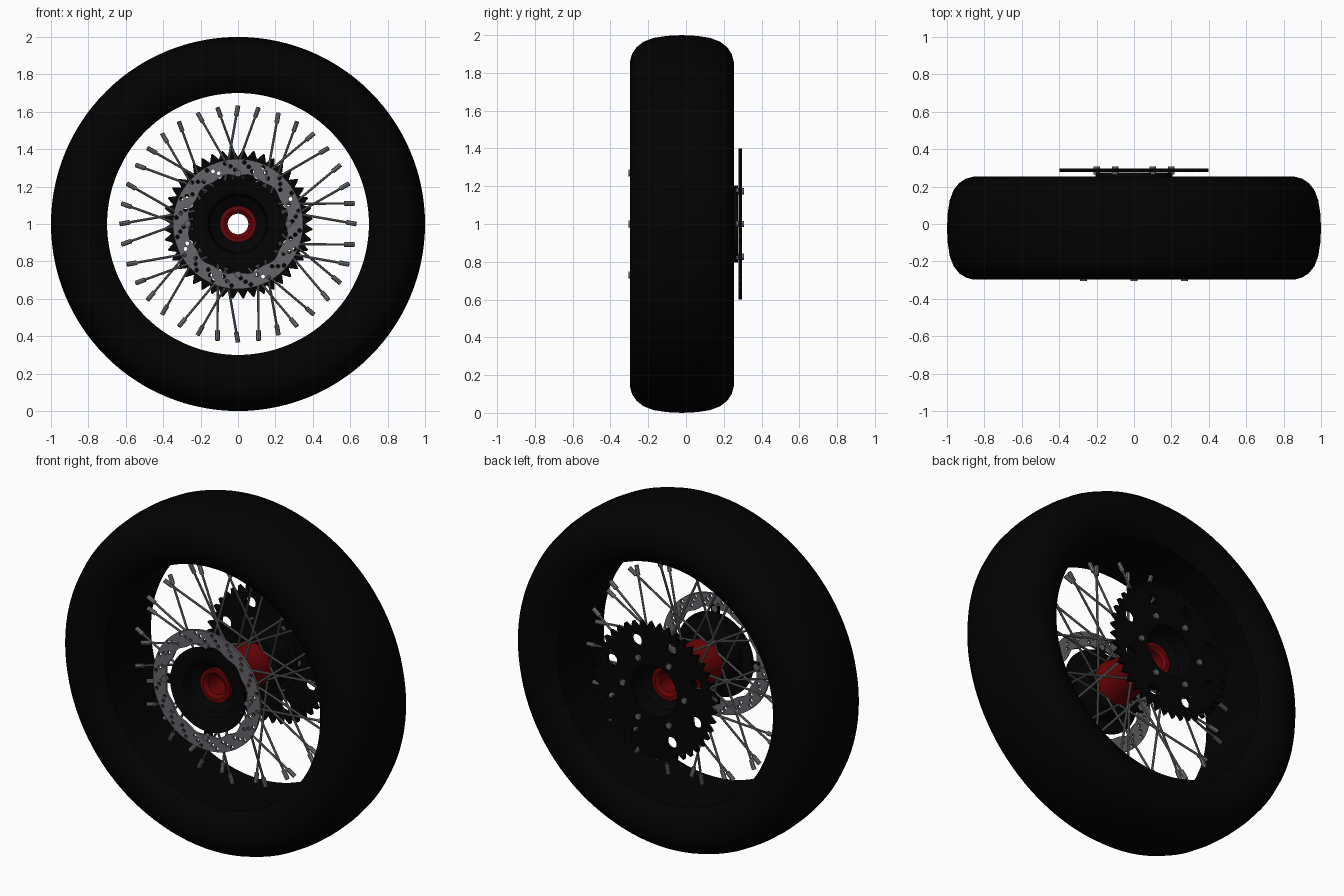
import bpy, bmesh
from math import sin, cos, pi, radians
from mathutils import Vector, Matrix

if "Cube" in bpy.data.objects:
    bpy.data.objects.remove(bpy.data.objects["Cube"], do_unlink=True)

CENTRE = Vector((0, 0, 1))


def material(name, colour):
    m = bpy.data.materials.new(name)
    m.use_nodes = True
    m.diffuse_color = (*colour, 1)
    node = m.node_tree.nodes["Principled BSDF"]
    node.inputs["Base Color"].default_value = (*colour, 1)
    node.inputs["Roughness"].default_value = 0.6
    return m


RUBBER = material("black rubber", (0.0005, 0.0005, 0.0005))
BLACK = material("black metal", (0.001, 0.001, 0.001))
STEEL = material("grey steel", (0.13, 0.13, 0.145))
SPOKE = material("spoke grey", (0.175, 0.18, 0.185))
RED = material("red anodised", (0.135, 0.001, 0.002))


def polar(r, angle, y=0.0):
    return Vector((r * cos(angle), y, r * sin(angle)))


def finish(bm, name, mat, smooth=35):
    bmesh.ops.recalc_face_normals(bm, faces=bm.faces)
    mesh = bpy.data.meshes.new(name)
    bm.to_mesh(mesh)
    bm.free()
    obj = bpy.data.objects.new(name, mesh)
    obj.location = CENTRE
    mesh.materials.append(mat)
    bpy.context.collection.objects.link(obj)
    bpy.ops.object.select_all(action="DESELECT")
    obj.select_set(True)
    bpy.context.view_layer.objects.active = obj
    bpy.ops.object.shade_smooth_by_angle(angle=radians(smooth))
    return obj


def lathe(name, profile, mat, segments=64):
    """Revolve a closed (radius, y) profile around the axle."""
    bm = bmesh.new()
    rings = [[bm.verts.new(polar(r, 2 * pi * i / segments, y)) for r, y in profile]
             for i in range(segments)]
    n = len(profile)
    for i in range(segments):
        a, b = rings[i], rings[(i + 1) % segments]
        for j in range(n):
            k = (j + 1) % n
            bm.faces.new((a[j], a[k], b[k], b[j]))
    return finish(bm, name, mat)


def circle(r, sides, at=(0, 0), wave=0.0, lobes=0):
    """Closed loop, optionally scalloped by a number of lobes."""
    loop = []
    for i in range(sides):
        a = 2 * pi * i / sides
        s = r - wave * cos(lobes * a)
        loop.append((at[0] + s * cos(a), at[1] + s * sin(a)))
    return loop


def ring_of(count, r, start=0.0):
    return [(r * cos(start + 2 * pi * i / count), r * sin(start + 2 * pi * i / count))
            for i in range(count)]


def plate(name, loops, y, thickness, mat):
    """Flat plate across the axle; inner loops become holes."""
    curve = bpy.data.curves.new(name, "CURVE")
    curve.dimensions = "2D"
    curve.fill_mode = "BOTH"
    curve.extrude = thickness / 2
    for loop in loops:
        s = curve.splines.new("POLY")
        s.points.add(len(loop) - 1)
        for p, (u, v) in zip(s.points, loop):
            p.co = (u, v, 0, 1)
        s.use_cyclic_u = True
    temp = bpy.data.objects.new(name + "_outline", curve)
    bpy.context.collection.objects.link(temp)
    bpy.context.view_layer.update()
    bm = bmesh.new()
    bm.from_mesh(temp.to_mesh())
    temp.to_mesh_clear()
    bpy.data.objects.remove(temp)
    bmesh.ops.remove_doubles(bm, verts=bm.verts, dist=0.0001)
    turn = Matrix.Translation((0, y, 0)) @ Matrix.Rotation(pi / 2, 4, "X")
    bmesh.ops.transform(bm, matrix=turn, verts=bm.verts)
    return finish(bm, name, mat, 30)


def rod(bm, a, b, r, sides=8):
    d = b - a
    m = Matrix.Translation((a + b) / 2) @ d.to_track_quat("Z", "Y").to_matrix().to_4x4()
    bmesh.ops.create_cone(bm, cap_ends=True, segments=sides, radius1=r, radius2=r,
                          depth=d.length, matrix=m)


def bolts(name, spots, r, y0, y1):
    bm = bmesh.new()
    for u, v in spots:
        rod(bm, Vector((u, y0, v)), Vector((u, y1, v)), r, 12)
    return finish(bm, name, STEEL)


# Tyre, mirrored about its own mid plane
MID = -0.022
half = [(0.70, 0.215), (0.73, 0.24), (0.77, 0.265), (0.81, 0.275), (0.86, 0.275),
        (0.90, 0.264), (0.935, 0.241), (0.965, 0.203), (0.985, 0.15), (0.996, 0.08)]
tyre = [(r, MID - y) for r, y in half] + [(1.0, MID)]
tyre += [(r, MID + y) for r, y in reversed(half)]
lathe("tyre", tyre, RUBBER, 112)

# Hub shell with a through bore and low spoke flanges
lathe("hub", [(0.055, -0.20), (0.075, -0.215), (0.097, -0.215), (0.097, -0.17),
              (0.128, -0.165), (0.128, -0.14), (0.118, -0.11), (0.112, -0.02),
              (0.118, 0.07), (0.128, 0.105), (0.128, 0.13), (0.097, 0.135),
              (0.097, 0.18), (0.075, 0.18), (0.055, 0.165)], RED)

# Dished carriers for the brake disc and the sprocket
lathe("disc_carrier", [(0.097, -0.19), (0.15, -0.225), (0.16, -0.275), (0.175, -0.284),
                       (0.242, -0.284), (0.242, -0.268), (0.18, -0.262),
                       (0.165, -0.17), (0.097, -0.165)], BLACK)
lathe("sprocket_carrier", [(0.097, 0.16), (0.14, 0.20), (0.15, 0.275), (0.205, 0.275),
                           (0.205, 0.255), (0.17, 0.25), (0.165, 0.135), (0.097, 0.13)],
      BLACK)

# Carrier arms reaching the brake disc
arms = bmesh.new()
for k in range(4):
    m = Matrix.Rotation(k * pi / 2, 4, "Y") @ Matrix.Translation((0.255, -0.274, 0))
    bmesh.ops.create_cube(arms, size=1, matrix=m @ Matrix.Diagonal((0.06, 0.014, 0.05, 1)))
finish(arms, "disc_carrier_arms", BLACK)

# Brake disc with a scalloped bore and slanted rows of drilled holes
drilled = []
for row in range(3):
    drilled += ring_of(20, 0.291 + 0.02 * row, 0.05 + row * 0.08)
plate("brake_disc", [circle(0.348, 80), circle(0.265, 96, wave=0.006, lobes=12)] +
      [circle(0.0105, 10, c) for c in drilled], -0.286, 0.014, STEEL)
bolts("disc_bolts", ring_of(4, 0.27), 0.018, -0.265, -0.304)

# Toothed rear sprocket with lightening holes
TEETH = 44
gear = []
for t in range(TEETH):
    for r, step in ((0.36, 0.0), (0.40, 0.45), (0.40, 0.55)):
        a = 2 * pi * (t + step) / TEETH
        gear.append((r * cos(a), r * sin(a)))
plate("sprocket", [gear, circle(0.15, 48)] +
      [circle(0.034, 16, c) for c in ring_of(8, 0.295, pi / 8)], 0.287, 0.02, BLACK)
bolts("sprocket_bolts", ring_of(6, 0.2), 0.017, 0.265, 0.308)

# Crossed spokes, each with a thicker nipple at its outer end
spokes, nipples = bmesh.new(), bmesh.new()
COUNT = 36
for i in range(COUNT):
    a = 2 * pi * i / COUNT
    front = i % 2 == 1
    lean = radians(48) * (1 if i % 4 < 2 else -1)
    inner = polar(0.128, a + lean, -0.153 if front else 0.118)
    outer = polar(0.632, a, MID + (-0.03 if front else 0.03))
    neck = outer + (inner - outer).normalized() * 0.055
    rod(spokes, inner, neck, 0.0065)
    rod(nipples, neck, outer, 0.0125)
finish(spokes, "spokes", SPOKE)
finish(nipples, "spoke_nipples", SPOKE)
